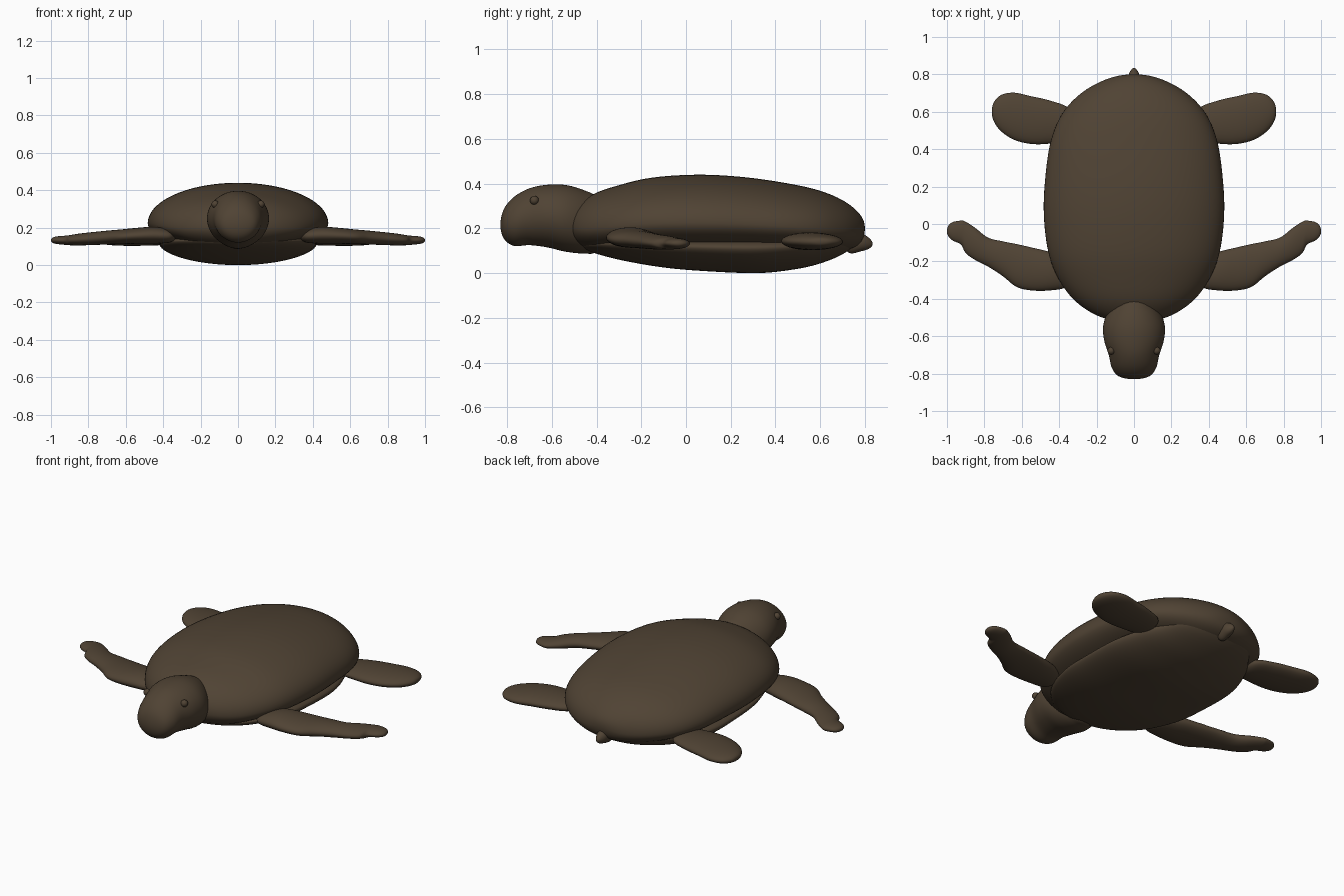
import bpy, bmesh, math
from mathutils import Vector

skin = bpy.data.materials.new("dark olive brown")
skin.diffuse_color = (0.08, 0.056, 0.034, 1)


def smooth_path(pts, steps):
    """Catmull-Rom through stations; both ends close as round caps."""
    def flip(p):
        return (p[0], p[2], p[1], p[4], p[3])
    p = [flip(pts[1])] + list(pts) + [flip(pts[-2])]
    out = []
    for i in range(1, len(p) - 2):
        for s in range(steps):
            t = s / steps
            out.append([0.5 * (2 * b + (c - a) * t + (2 * a - 5 * b + 4 * c - d) * t * t
                               + (3 * b - a - 3 * c + d) * t ** 3)
                        for a, b, c, d in zip(p[i - 1], p[i], p[i + 1], p[i + 2])])
    return out + [list(pts[-1])]


def finish(name, bm):
    bmesh.ops.recalc_face_normals(bm, faces=bm.faces)
    me = bpy.data.meshes.new(name)
    bm.to_mesh(me)
    bm.free()
    me.materials.append(skin)
    for f in me.polygons:
        f.use_smooth = True
    ob = bpy.data.objects.new(name, me)
    bpy.context.collection.objects.link(ob)
    return ob


def loft(name, stations, along="y", side=1, mid=0.5, low_power=1.0, n=48, steps=6):
    """Stations: position, cross min, cross max, z min, z max. mid = height of widest line."""
    bm = bmesh.new()
    path = smooth_path(stations, steps)

    def vert(t, c, z):
        return bm.verts.new((c, t, z) if along == "y" else (side * t, c, z))
    rings = []
    for t, c0, c1, z0, z1 in path[1:-1]:
        zm = z0 + (z1 - z0) * mid
        ring = []
        for k in range(n):
            a = 2 * math.pi * k / n
            s = math.sin(a)
            z = zm + (z1 - zm) * s if s >= 0 else zm - (zm - z0) * (-s) ** low_power
            ring.append(vert(t, (c0 + c1) / 2 + (c1 - c0) / 2 * math.cos(a), z))
        rings.append(ring)
    for r0, r1 in zip(rings, rings[1:]):
        for k in range(n):
            bm.faces.new((r0[k], r0[(k + 1) % n], r1[(k + 1) % n], r1[k]))
    for e, ring in ((path[0], rings[0]), (path[-1], rings[-1])):
        tip = vert(e[0], (e[1] + e[2]) / 2, e[3] + (e[4] - e[3]) * mid)
        for k in range(n):
            bm.faces.new((ring[k], ring[(k + 1) % n], tip))
    return finish(name, bm)


def sym(rows):
    return [(y, -w, w, z0, z1) for y, w, z0, z1 in rows]


def ball(name, loc, size):
    bm = bmesh.new()
    bmesh.ops.create_uvsphere(bm, u_segments=24, v_segments=16, radius=1)
    for v in bm.verts:
        v.co = Vector([c * s for c, s in zip(v.co, size)]) + Vector(loc)
    return finish(name, bm)


# upper shell
loft("shell", sym([
    (-0.525, 0, 0.22, 0.22), (-0.50, 0.17, 0.145, 0.285), (-0.42, 0.305, 0.10, 0.35),
    (-0.30, 0.40, 0.09, 0.393), (-0.15, 0.458, 0.085, 0.427), (0.05, 0.482, 0.08, 0.44),
    (0.25, 0.474, 0.08, 0.43), (0.45, 0.443, 0.08, 0.402), (0.60, 0.377, 0.085, 0.368),
    (0.71, 0.268, 0.10, 0.32), (0.78, 0.13, 0.135, 0.26), (0.80, 0, 0.20, 0.20)]),
    mid=0.4, n=72)

# belly plate
loft("belly", sym([
    (-0.47, 0, 0.125, 0.125), (-0.43, 0.19, 0.097, 0.15), (-0.30, 0.33, 0.06, 0.17),
    (-0.10, 0.405, 0.025, 0.18), (0.10, 0.42, 0.008, 0.18), (0.32, 0.415, 0.0, 0.18),
    (0.48, 0.37, 0.016, 0.18), (0.60, 0.30, 0.043, 0.18), (0.71, 0.20, 0.09, 0.18),
    (0.77, 0, 0.15, 0.15)]), mid=0.62, low_power=1.15, n=72)

# head and neck
loft("head", sym([
    (-0.83, 0, 0.215, 0.215), (-0.815, 0.08, 0.155, 0.285), (-0.77, 0.118, 0.122, 0.34),
    (-0.70, 0.135, 0.125, 0.379), (-0.62, 0.16, 0.115, 0.395), (-0.54, 0.164, 0.096, 0.394),
    (-0.46, 0.135, 0.088, 0.372), (-0.40, 0.085, 0.10, 0.335), (-0.37, 0, 0.22, 0.22)]))

# tail
loft("tail", sym([
    (0.70, 0, 0.14, 0.14), (0.73, 0.03, 0.09, 0.18), (0.785, 0.032, 0.098, 0.176),
    (0.82, 0.018, 0.11, 0.156), (0.835, 0, 0.13, 0.13)]), n=24)

front = [
    (0.33, -0.26, -0.26, 0.155, 0.155), (0.36, -0.335, -0.19, 0.122, 0.188),
    (0.45, -0.355, -0.15, 0.115, 0.204), (0.55, -0.355, -0.125, 0.114, 0.198),
    (0.63, -0.335, -0.107, 0.112, 0.19), (0.70, -0.28, -0.093, 0.11, 0.184),
    (0.78, -0.228, -0.073, 0.107, 0.176), (0.85, -0.192, -0.02, 0.105, 0.168),
    (0.90, -0.155, 0.012, 0.106, 0.16), (0.925, -0.11, 0.018, 0.108, 0.157),
    (0.97, -0.088, 0.01, 0.113, 0.153), (0.993, -0.065, -0.01, 0.12, 0.145),
    (1.0, -0.04, -0.04, 0.132, 0.132)]
rear = [
    (0.32, 0.54, 0.54, 0.14, 0.14), (0.35, 0.45, 0.62, 0.112, 0.17),
    (0.45, 0.43, 0.66, 0.105, 0.18), (0.55, 0.428, 0.683, 0.103, 0.182),
    (0.64, 0.45, 0.702, 0.104, 0.178), (0.71, 0.495, 0.69, 0.11, 0.17),
    (0.75, 0.55, 0.65, 0.122, 0.158), (0.76, 0.60, 0.60, 0.14, 0.14)]

for side, label in ((1, "left"), (-1, "right")):
    loft(label + "_front_flipper", front, along="x", side=side, n=32)
    loft(label + "_rear_flipper", rear, along="x", side=side, n=32)
    ball(label + "_eye", (side * 0.122, -0.678, 0.325), (0.02, 0.02, 0.02))
